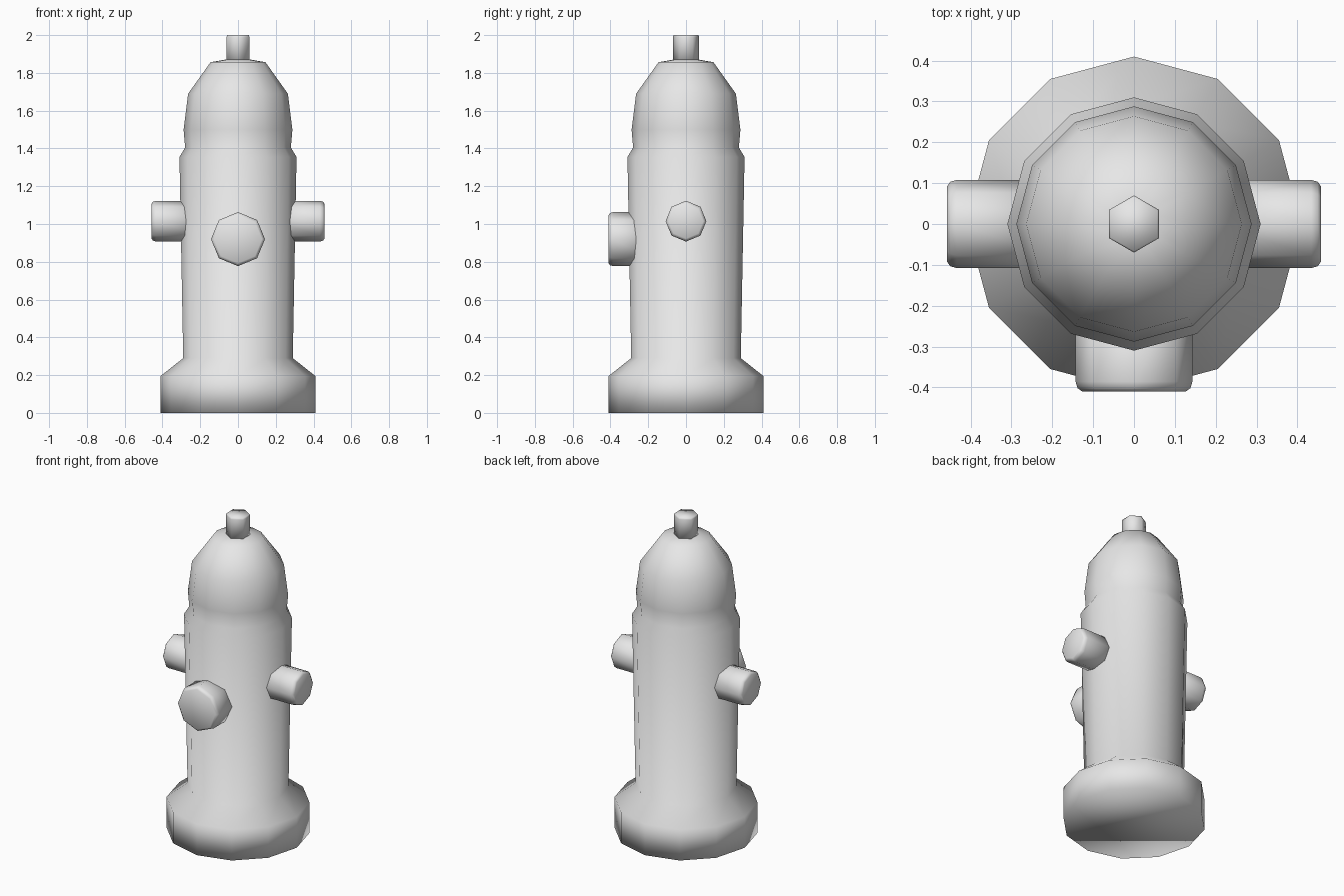
import bpy
import bmesh
from math import cos, sin, pi
from mathutils import Matrix

cube = bpy.data.objects.get("Cube")
if cube:
    bpy.data.objects.remove(cube, do_unlink=True)

# One plain grey for the whole casting
grey = bpy.data.materials.new("cast_grey")
grey.use_nodes = True
grey.diffuse_color = (0.8, 0.8, 0.8, 1)
grey.node_tree.nodes["Principled BSDF"].inputs["Base Color"].default_value = (0.8, 0.8, 0.8, 1)


def lathe(name, profile, sides, matrix=Matrix()):
    """Turn a (radius, height) profile around z, close both ends, then place it."""
    bm = bmesh.new()
    rings = []
    for r, h in profile:
        ring = []
        for i in range(sides):
            a = pi / 2 + 2 * pi * i / sides
            ring.append(bm.verts.new((r * cos(a), r * sin(a), h)))
        rings.append(ring)
    for low, high in zip(rings, rings[1:]):
        for i in range(sides):
            j = (i + 1) % sides
            bm.faces.new((low[i], low[j], high[j], high[i]))
    bm.faces.new(rings[0][::-1])
    bm.faces.new(rings[-1])
    bm.transform(matrix)
    bmesh.ops.recalc_face_normals(bm, faces=bm.faces)
    for f in bm.faces:
        f.smooth = True
    mesh = bpy.data.meshes.new(name)
    bm.to_mesh(mesh)
    bm.free()
    mesh.materials.append(grey)
    obj = bpy.data.objects.new(name, mesh)
    bpy.context.collection.objects.link(obj)
    return obj


def outlet(name, radius, start, end, matrix):
    """Eight-sided outlet cap with a softened outer rim."""
    rim = 0.016
    profile = [(radius, start), (radius, end - 1.5 * rim),
               (radius - 0.3 * rim, end - 0.5 * rim), (radius - rim, end)]
    return lathe(name, profile, 8, matrix)


# Flared base, barrel, collar and dome in one turned shape
lathe("hydrant_body", [(0.41, 0), (0.41, 0.195), (0.29, 0.29), (0.31, 1.355),
                       (0.28, 1.405), (0.288, 1.5), (0.264, 1.69),
                       (0.145, 1.857), (0.05, 1.873)], 12)

# Hexagonal operating nut
lathe("top_nut", [(0.07, 1.85), (0.07, 1.99), (0.066, 2.0)], 6)

# Side outlets, one on each side
for name, side in (("left_outlet", 1), ("right_outlet", -1)):
    outlet(name, 0.108, 0.2, 0.458,
           Matrix.Translation((0, 0, 1.015)) @ Matrix.Rotation(side * pi / 2, 4, 'Y'))

# Larger front outlet
outlet("front_outlet", 0.143, 0.2, 0.41,
       Matrix.Translation((0, 0, 0.92)) @ Matrix.Rotation(pi / 2, 4, 'X'))
